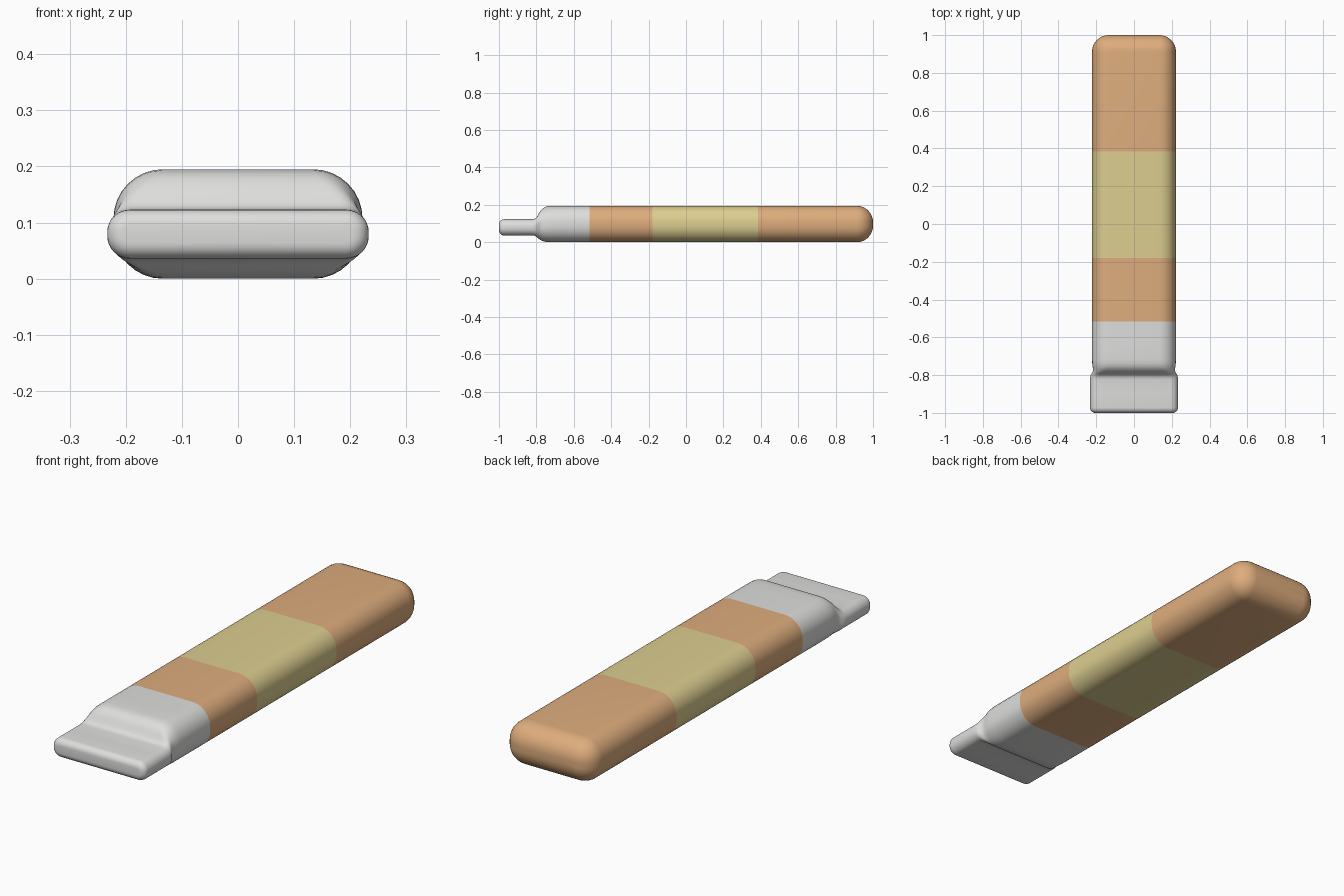
import bpy, bmesh, math

if "Cube" in bpy.data.objects:
    bpy.data.objects.remove(bpy.data.objects["Cube"])

def lin(rgb):
    return [((c / 255 + 0.055) / 1.055) ** 2.4 if c > 10 else c / 3295 for c in rgb] + [1.0]

def material(name, rgb):
    m = bpy.data.materials.new(name)
    m.diffuse_color = lin(rgb)
    m.use_nodes = True
    m.node_tree.nodes["Principled BSDF"].inputs["Base Color"].default_value = m.diffuse_color
    return m

def ring(w, z0, z1, r, n=8):
    """Rounded rectangle in x/z: half width, bottom, top, corner radius."""
    pts = []
    for k, (sx, top) in enumerate([(1, 1), (-1, 1), (-1, 0), (1, 0)]):
        cx = sx * (w - r)
        cz = z1 - r if top else z0 + r
        for i in range(n + 1):
            a = (k + i / n) * math.pi / 2
            pts.append((cx + r * math.cos(a), cz + r * math.sin(a)))
    return pts

W, Z0, Z1, R = 0.222, 0.0, 0.195, 0.088       # main body section
TW, TZ0, TZ1, TR = 0.233, 0.036, 0.123, 0.04  # flat tip section

sections = []
# rounded front edge of the tip
for i in range(7):
    a = i / 6 * math.pi / 2
    d = 0.028 * (1 - math.sin(a))
    sections.append((-1 + 0.028 * (1 - math.cos(a)), TW - d, TZ0 + d, TZ1 - d, TR - d))
# tip, waist, then shoulder swelling into the body
sections += [
    (-0.90, TW, TZ0, TZ1, TR),
    (-0.825, TW, TZ0, TZ1, TR),
    (-0.812, 0.232, 0.035, 0.125, 0.041),
    (-0.803, 0.230, 0.031, 0.130, 0.044),
    (-0.796, 0.227, 0.026, 0.138, 0.048),
    (-0.788, 0.222, 0.019, 0.152, 0.056),
    (-0.779, 0.218, 0.012, 0.167, 0.066),
    (-0.768, 0.217, 0.007, 0.179, 0.075),
    (-0.755, 0.219, 0.003, 0.188, 0.082),
    (-0.738, 0.221, 0.001, 0.193, 0.086),
    (-0.715, W, Z0, Z1, R)]
# straight body with the colour boundaries
GREY_END, BAND_START, BAND_END = -0.515, -0.18, 0.385
sections += [(y, W, Z0, Z1, R) for y in (-0.65, GREY_END, BAND_START, BAND_END)]
# rounded back end
for i in range(11):
    a = i / 10 * math.pi / 2 * 0.98
    d = R * (1 - math.cos(a))
    sections.append((1 - R + R * math.sin(a) / math.sin(math.pi / 2 * 0.98),
                     W - d, Z0 + d, Z1 - d, R - d))

# loft the sections into one skin
bm = bmesh.new()
loops = [[bm.verts.new((x, s[0], z)) for x, z in ring(*s[1:])] for s in sections]
for a, b in zip(loops, loops[1:]):
    n = len(a)
    for i in range(n):
        j = (i + 1) % n
        bm.faces.new((a[i], a[j], b[j], b[i]))
bm.faces.new(loops[0])
bm.faces.new(loops[-1])
bmesh.ops.recalc_face_normals(bm, faces=bm.faces)

# colour by position along the length
for f in bm.faces:
    y = f.calc_center_median().y
    f.material_index = 0 if y < GREY_END else 2 if BAND_START < y < BAND_END else 1
    f.smooth = True

me = bpy.data.meshes.new("stick_body")
bm.to_mesh(me)
bm.free()
for m in (material("light grey", (222, 222, 221)),
          material("orange tan", (222, 173, 125)),
          material("pale yellow", (221, 206, 144))):
    me.materials.append(m)
ob = bpy.data.objects.new("stick_body", me)
bpy.context.collection.objects.link(ob)
